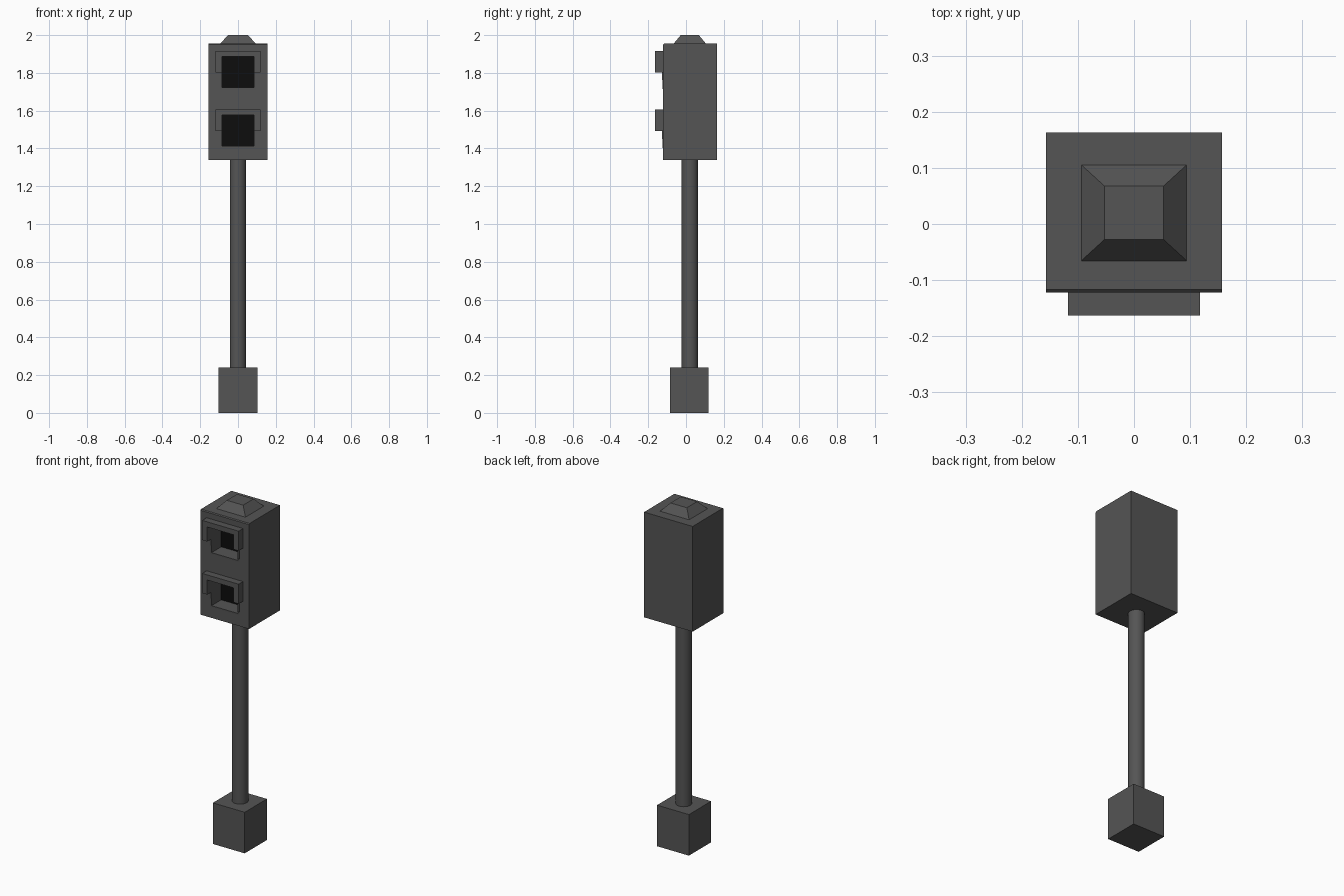
import bpy, bmesh, math

if "Cube" in bpy.data.objects:
    bpy.data.objects.remove(bpy.data.objects["Cube"])

CY = 0.02  # depth centre of the pole, base and housing


def material(name, value):
    m = bpy.data.materials.new(name)
    m.diffuse_color = (value, value, value, 1)
    m.use_nodes = True
    m.node_tree.nodes["Principled BSDF"].inputs["Base Color"].default_value = m.diffuse_color
    return m


dark = material("dark_grey", 0.09)
black = material("black", 0.004)


def add_mesh(name, bm, mat):
    bmesh.ops.recalc_face_normals(bm, faces=bm.faces)
    me = bpy.data.meshes.new(name)
    bm.to_mesh(me)
    bm.free()
    ob = bpy.data.objects.new(name, me)
    bpy.context.collection.objects.link(ob)
    me.materials.append(mat)
    return ob


def box(name, x, y, z, mat=dark):
    bm = bmesh.new()
    bmesh.ops.create_cube(bm, size=1)
    for v in bm.verts:
        v.co = [r[0] + (c + 0.5) * (r[1] - r[0]) for r, c in zip((x, y, z), v.co)]
    return add_mesh(name, bm, mat)


def extrude_front(name, profile, y_back, y_front, mat=dark):
    """Extrude an x/z outline toward the front."""
    bm = bmesh.new()
    face = bm.faces.new([bm.verts.new((x, y_back, z)) for x, z in profile])
    out = bmesh.ops.extrude_face_region(bm, geom=[face], use_keep_orig=True)
    for v in [g for g in out["geom"] if isinstance(g, bmesh.types.BMVert)]:
        v.co.y = y_front
    return add_mesh(name, bm, mat)


# Base block
box("base_block", (-0.103, 0.103), (-0.085, 0.12), (0, 0.24))

# Round pole
bpy.ops.mesh.primitive_cylinder_add(vertices=32, radius=0.043, depth=1.12,
                                    location=(0, CY, 0.79))
pole = bpy.context.object
pole.name = "pole"
pole.data.materials.append(dark)
bpy.ops.object.shade_smooth_by_angle(angle=math.radians(30))

# Signal housing, its top front edge slightly chamfered
housing = box("signal_housing", (-0.157, 0.157), (-0.122, 0.163), (1.34, 1.955))
bm = bmesh.new()
bm.from_mesh(housing.data)
edge = [e for e in bm.edges if all(v.co.y < 0 and v.co.z > 1.9 for v in e.verts)]
bmesh.ops.bevel(bm, geom=edge, offset=0.005, segments=1, affect='EDGES')
bm.to_mesh(housing.data)
bm.free()

# Tapered cap
bm = bmesh.new()
bmesh.ops.create_cube(bm, size=2)
for v in bm.verts:
    top = v.co.z > 0
    v.co = (v.co.x * (0.053 if top else 0.094),
            CY + v.co.y * (0.048 if top else 0.0855), 2.0 if top else 1.955)
add_mesh("tapered_cap", bm, dark)

# Two lamps: recess, black panel, hood and sill
for label, top in (("upper", 1.917), ("lower", 1.607)):
    hole_top, hole_bottom, hood_bottom = top - 0.03, top - 0.195, top - 0.115

    cutter = box(label + "_cutter", (-0.085, 0.085), (-0.2, -0.03), (hole_bottom, hole_top))
    cutter.hide_render = True
    cut = housing.modifiers.new(label + "_recess", 'BOOLEAN')
    cut.object, cut.operation, cut.solver = cutter, 'DIFFERENCE', 'EXACT'
    bpy.context.view_layer.objects.active = housing
    bpy.ops.object.modifier_apply(modifier=cut.name)
    bpy.data.objects.remove(cutter)

    box(label + "_lamp_panel", (-0.085, 0.085), (-0.034, -0.028),
        (hole_bottom, hole_top), black)

    hood = [(-0.118, hood_bottom), (-0.118, top), (0.118, top), (0.118, hood_bottom),
            (0.085, hood_bottom), (0.085, hole_top), (-0.085, hole_top),
            (-0.085, hood_bottom)]
    extrude_front(label + "_hood", hood, -0.118, -0.163)

    low = hole_bottom - 0.01
    sill = [(-0.095, hood_bottom), (-0.095, low), (0.095, low), (0.095, hood_bottom),
            (0.085, hood_bottom), (0.085, hole_bottom), (-0.085, hole_bottom),
            (-0.085, hood_bottom)]
    frame = extrude_front(label + "_sill", sill, -0.118, -0.128)
    # Sill thins toward the bottom
    for v in frame.data.vertices:
        if v.co.y < -0.12 and v.co.z < hole_bottom + 0.01:
            v.co.y = -0.123
